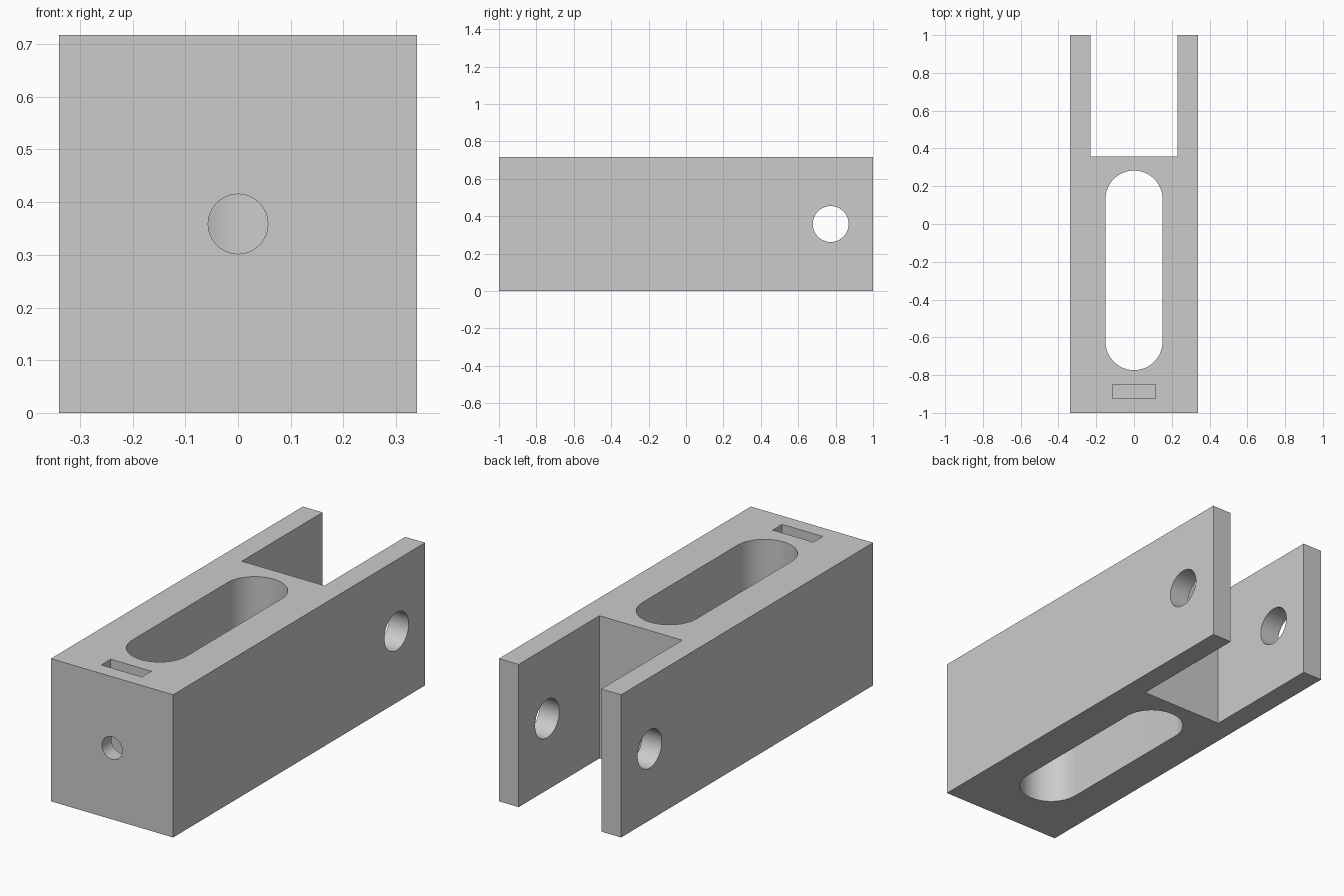
import bpy
import math

default = bpy.data.objects.get("Cube")
if default:
    bpy.data.objects.remove(default, do_unlink=True)

MM = 2 / 53                      # the part is 53 units long
WIDTH, HEIGHT = 18 * MM, 19 * MM
MID = HEIGHT / 2

grey = bpy.data.materials.new("plain grey")
grey.use_nodes = True
grey.diffuse_color = (0.6, 0.6, 0.6, 1)
grey.node_tree.nodes["Principled BSDF"].inputs["Base Color"].default_value = (0.6, 0.6, 0.6, 1)


def box(name, x, y, z):
    """Box spanning the given (min, max) ranges."""
    spans = (x, y, z)
    bpy.ops.mesh.primitive_cube_add(size=1, location=[(a + b) / 2 for a, b in spans])
    ob = bpy.context.object
    ob.name = name
    ob.scale = [b - a for a, b in spans]
    bpy.ops.object.transform_apply(location=False, rotation=False, scale=True)
    return ob


def rod(name, radius, length, location, rotation=(0, 0, 0)):
    bpy.ops.mesh.primitive_cylinder_add(vertices=64, radius=radius, depth=length,
                                        location=location, rotation=rotation)
    bpy.context.object.name = name
    return bpy.context.object


def combine(target, tool, operation="DIFFERENCE"):
    """Apply a boolean and discard the tool."""
    mod = target.modifiers.new(tool.name, "BOOLEAN")
    mod.operation = operation
    mod.solver = "EXACT"
    mod.object = tool
    bpy.context.view_layer.objects.active = target
    bpy.ops.object.modifier_apply(modifier=mod.name)
    bpy.data.objects.remove(tool, do_unlink=True)


# Main block
body = box("clevis_block", (-WIDTH / 2, WIDTH / 2), (-1, 1), (0, HEIGHT))
body.data.materials.clear()
body.data.materials.append(grey)

# Open fork at the back
fork_y = -1 + 36 * MM
combine(body, box("fork_gap", (-0.23, 0.23), (fork_y, 1.2), (-0.2, HEIGHT + 0.2)))

# Long round-ended slot, top to bottom
slot_r = 4 * MM
near, far = -1 + 10 * MM, -1 + 30 * MM
slot = box("slot_cutter", (-slot_r, slot_r), (near, far), (-0.2, HEIGHT + 0.2))
for y in (near, far):
    combine(slot, rod("slot_end", slot_r, HEIGHT + 0.4, (0, y, MID)), "UNION")
combine(body, slot)

# Cross pin hole through both fork arms
combine(body, rod("pin_hole", 0.096, 1, (0, -1 + 47 * MM, MID), (0, math.pi / 2, 0)))

# Nut pocket sunk from the top, past the bolt hole
combine(body, box("nut_pocket", (-3 * MM, 3 * MM), (-1 + 2 * MM, -1 + 4 * MM),
                  (MID - 3 * MM, HEIGHT + 0.2)))

# Bolt hole from the front face into the slot
combine(body, rod("bolt_hole", 1.5 * MM, 0.6, (0, -0.9, MID), (math.pi / 2, 0, 0)))

body.select_set(True)
bpy.context.view_layer.objects.active = body
bpy.ops.object.shade_smooth_by_angle(angle=math.radians(30))
